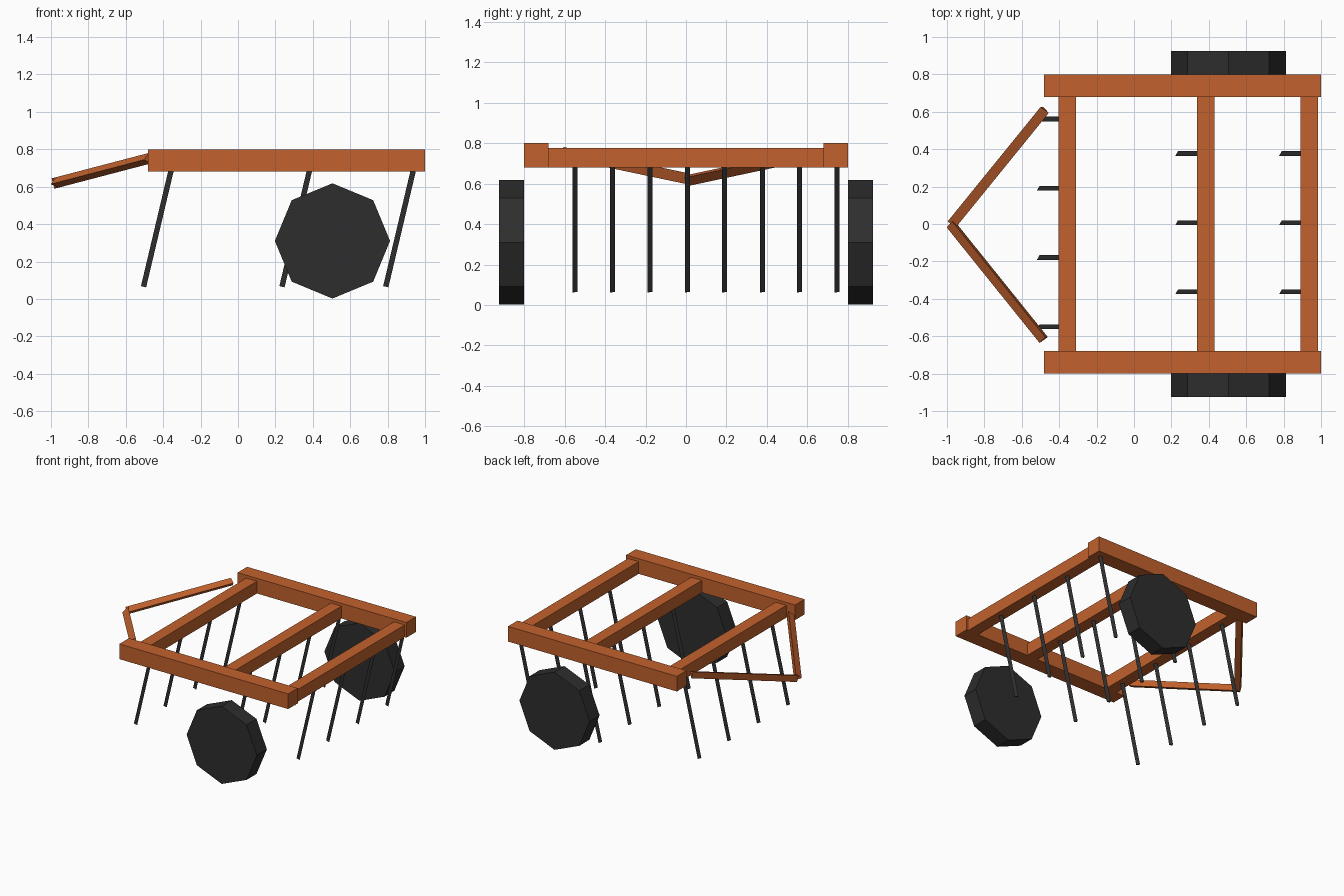
import bpy, bmesh, math
from mathutils import Vector

cube = bpy.data.objects.get("Cube")
if cube:
    bpy.data.objects.remove(cube, do_unlink=True)


def material(name, color):
    m = bpy.data.materials.new(name)
    m.use_nodes = True
    m.diffuse_color = color
    m.node_tree.nodes["Principled BSDF"].inputs["Base Color"].default_value = color
    return m


ORANGE = material("rust_orange", (0.54, 0.12, 0.026, 1))
BLACK = material("dark_grey", (0.027, 0.027, 0.027, 1))


def finish(name, bm, mat):
    bmesh.ops.recalc_face_normals(bm, faces=bm.faces)
    mesh = bpy.data.meshes.new(name)
    bm.to_mesh(mesh)
    bm.free()
    mesh.materials.append(mat)
    bpy.context.collection.objects.link(bpy.data.objects.new(name, mesh))


def box(name, low, high, mat):
    low, high = Vector(low), Vector(high)
    bm = bmesh.new()
    bmesh.ops.create_cube(bm, size=1)
    bmesh.ops.scale(bm, vec=high - low, verts=bm.verts)
    bmesh.ops.translate(bm, vec=(low + high) / 2, verts=bm.verts)
    finish(name, bm, mat)


def prism(name, start, end, radius, sides, corner, mat):
    """Regular prism from start to end, with one corner pointing toward a direction."""
    start, end, corner = Vector(start), Vector(end), Vector(corner)
    axis = (end - start).normalized()
    u = (corner - axis * corner.dot(axis)).normalized()
    v = axis.cross(u)
    bm = bmesh.new()
    rings = []
    for p in (start, end):
        rings.append([bm.verts.new(p + radius * (u * math.cos(t) + v * math.sin(t)))
                      for t in (2 * math.pi * i / sides for i in range(sides))])
    for ring in rings:
        bm.faces.new(ring)
    for i in range(sides):
        j = (i + 1) % sides
        bm.faces.new((rings[0][i], rings[0][j], rings[1][j], rings[1][i]))
    finish(name, bm, mat)


# Side rails, wheels and drawbar arms, one of each per side
for side, s in (("back", 1), ("front", -1)):
    box(f"{side}_rail", (-0.48, min(s * 0.68, s * 0.8), 0.68),
        (1.0, max(s * 0.68, s * 0.8), 0.8), ORANGE)
    prism(f"{side}_wheel", (0.505, s * 0.8, 0.31), (0.505, s * 0.925, 0.31),
          0.308, 8, (0, 0, 1), BLACK)
    prism(f"{side}_drawbar_arm", (-0.48, s * 0.615, 0.75), (-0.977, 0.003, 0.62),
          0.033, 3, (0, -1, 0), ORANGE)

# Cross beams, each with a staggered row of slanted tines
for row, (x, first_y) in enumerate(((-0.357, -0.553), (0.383, -0.367), (0.938, -0.367))):
    box(f"cross_beam_{row + 1}", (x - 0.047, -0.68, 0.68), (x + 0.047, 0.68, 0.777), ORANGE)
    for i in range(4):
        y = first_y + i * 0.37
        prism(f"tine_{row + 1}_{i + 1}", (x, y, 0.69), (x - 0.148, y, 0.065),
              0.0165, 3, (0, 1, 0), BLACK)
